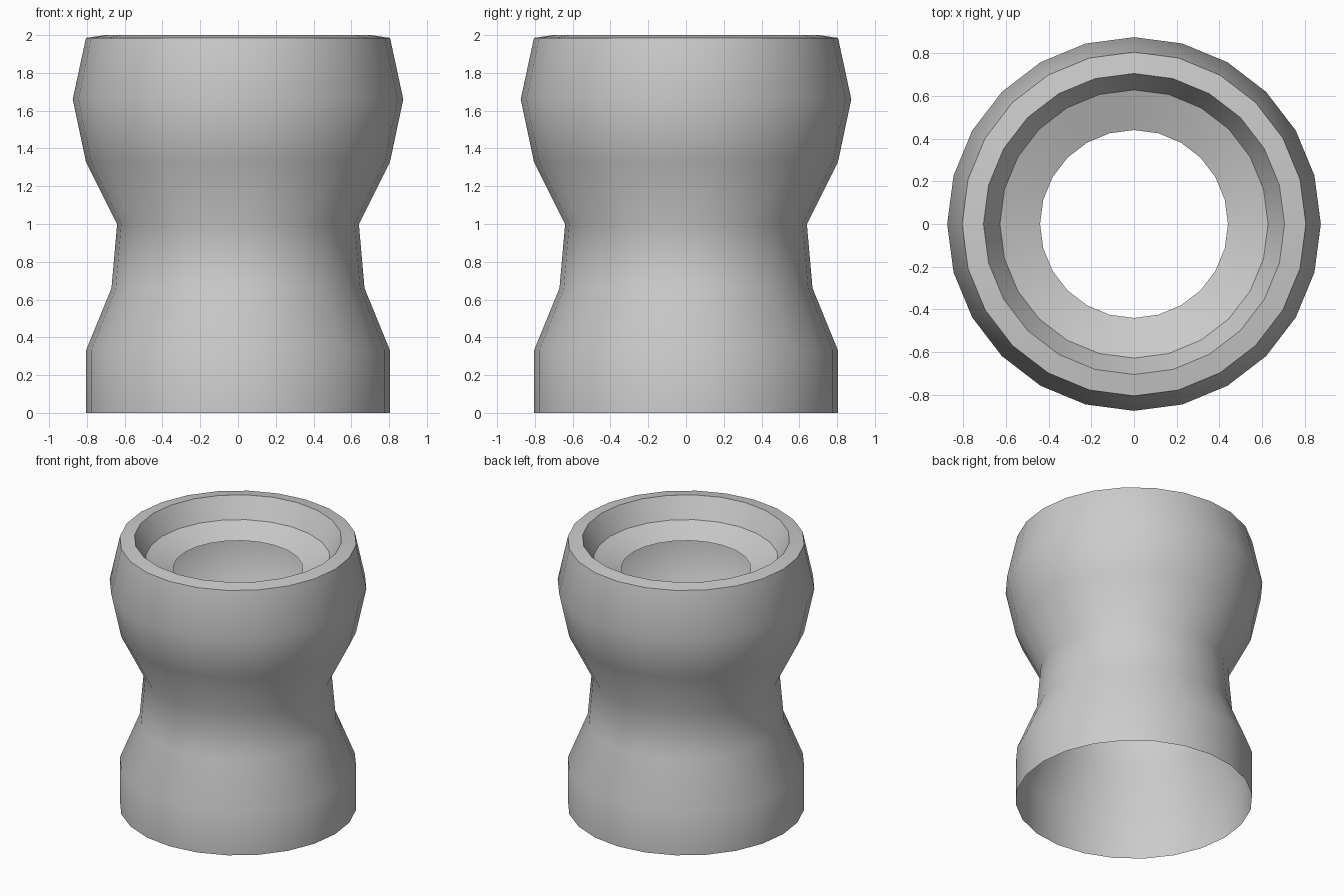
import bpy, bmesh
from math import cos, sin, tau, radians

if "Cube" in bpy.data.objects:
    bpy.data.objects.remove(bpy.data.objects["Cube"])

SIDES = 24

# (radius, height) from the open foot, up the outside, over the rim, into the open bowl
PROFILE = [
    (0.805, 0.0), (0.805, 0.33), (0.67, 0.66), (0.64, 1.0),
    (0.805, 1.33), (0.875, 1.66), (0.805, 1.985),
    (0.705, 2.0), (0.628, 1.85), (0.44, 1.78),
]


def lathe(name, profile, sides):
    bm = bmesh.new()
    rings = [[bm.verts.new((r * cos(tau * i / sides), r * sin(tau * i / sides), z))
              for i in range(sides)] for r, z in profile]
    for low, high in zip(rings, rings[1:]):
        for i in range(sides):
            j = (i + 1) % sides
            bm.faces.new((low[i], low[j], high[j], high[i]))
    mesh = bpy.data.meshes.new(name)
    bm.to_mesh(mesh)
    bm.free()
    obj = bpy.data.objects.new(name, mesh)
    bpy.context.collection.objects.link(obj)
    return obj


# Waisted tubular shell with stepped top opening
shell = lathe("waisted_tube", PROFILE, SIDES)
bpy.context.view_layer.objects.active = shell
shell.select_set(True)
bpy.ops.object.shade_smooth_by_angle(angle=radians(37))
